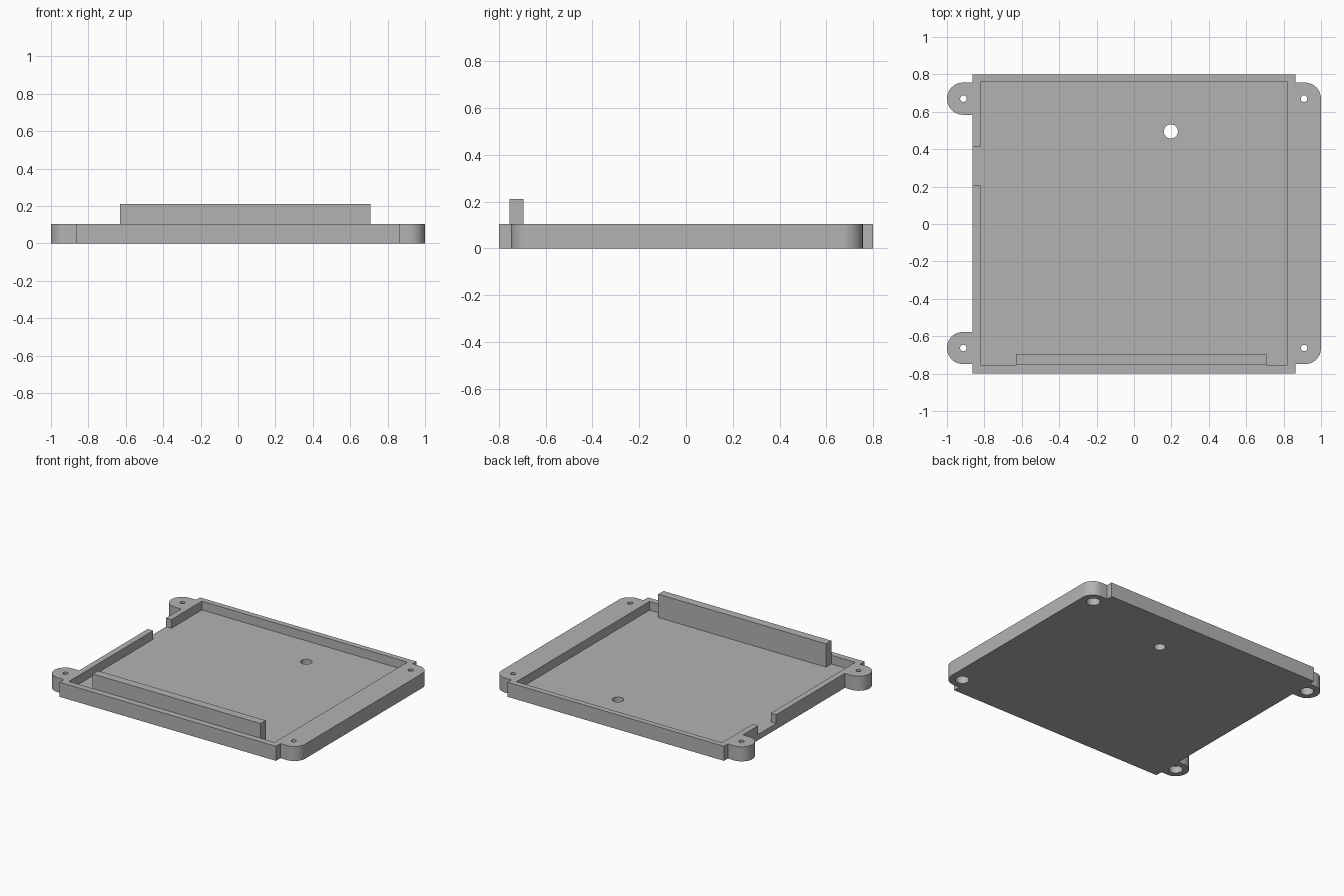
import bpy, bmesh, math

if "Cube" in bpy.data.objects:
    bpy.data.objects.remove(bpy.data.objects["Cube"])

H, FLOOR = 0.105, 0.042          # wall top and floor thickness
BX, BY, LUG_R = 0.863, 0.8, 0.086
Y_BACK, Y_FRONT = 0.67, -0.663   # lug centre lines

grey = bpy.data.materials.new("plain grey")
grey.diffuse_color = (0.45, 0.45, 0.45, 1)
grey.use_nodes = True
grey.node_tree.nodes["Principled BSDF"].inputs["Base Color"].default_value = grey.diffuse_color


def prism(name, points, z0, z1):
    """Extrude a flat outline from z0 to z1."""
    bm = bmesh.new()
    face = bm.faces.new([bm.verts.new((x, y, z0)) for x, y in points])
    top = bmesh.ops.extrude_face_region(bm, geom=[face])
    bmesh.ops.translate(bm, vec=(0, 0, z1 - z0),
                        verts=[v for v in top["geom"] if isinstance(v, bmesh.types.BMVert)])
    bmesh.ops.recalc_face_normals(bm, faces=bm.faces)
    mesh = bpy.data.meshes.new(name)
    bm.to_mesh(mesh)
    bm.free()
    mesh.materials.append(grey)
    obj = bpy.data.objects.new(name, mesh)
    bpy.context.collection.objects.link(obj)
    return obj


def box(name, x0, x1, y0, y1, z0, z1):
    return prism(name, [(x0, y0), (x1, y0), (x1, y1), (x0, y1)], z0, z1)


def arc(cx, cy, r, a0, a1, n):
    angles = [math.radians(a0 + (a1 - a0) * i / n) for i in range(n + 1)]
    return [(cx + r * math.cos(a), cy + r * math.sin(a)) for a in angles]


def cylinder(name, cx, cy, r, z0, z1, n=32):
    return prism(name, arc(cx, cy, r, 0, 360, n)[:-1], z0, z1)


# Outline: plate with rounded right flange and two round lugs on the left
cx = 1 - LUG_R
outline = [(-BX, -BY), (BX, -BY), (BX, Y_FRONT - LUG_R)]
outline += arc(cx, Y_FRONT, LUG_R, -90, 0, 12)
outline += arc(cx, Y_BACK, LUG_R, 0, 90, 12)
outline += [(BX, Y_BACK + LUG_R), (BX, BY), (-BX, BY)]
for y in (Y_BACK, Y_FRONT):
    outline += [(-BX, y + LUG_R)] + arc(-cx, y, LUG_R, 90, 270, 24) + [(-BX, y - LUG_R)]
tray = prism("tray", outline, 0, H)

# Cutters: inner pocket, cable gap in the left wall, floor hole, screw holes
cutters = [
    box("pocket_cutter", -0.82, 0.82, -0.755, 0.76, FLOOR, 0.3),
    box("gap_cutter", -0.95, -0.80, 0.205, 0.412, FLOOR, 0.3),
    cylinder("floor_hole_cutter", 0.197, 0.495, 0.038, -0.1, 0.3),
]
for x in (-0.912, 0.909):
    for y in (Y_BACK, Y_FRONT):
        cutters.append(cylinder("screw_hole_cutter", x, y, 0.0175, -0.1, 0.3, 24))
        cutters.append(cylinder("screw_recess_cutter", x, y, 0.045, -0.1, 0.05))

bpy.context.view_layer.objects.active = tray
for cutter in cutters:
    mod = tray.modifiers.new("cut", 'BOOLEAN')
    mod.operation, mod.solver, mod.object = 'DIFFERENCE', 'EXACT', cutter
    bpy.ops.object.modifier_apply(modifier=mod.name)
    bpy.data.objects.remove(cutter)

# Tall rail standing on the floor against the front wall
box("front_rail", -0.63, 0.708, -0.755, -0.695, FLOOR, 0.21)

bpy.ops.object.select_all(action='DESELECT')
tray.select_set(True)
bpy.ops.object.shade_smooth_by_angle(angle=math.radians(30))
